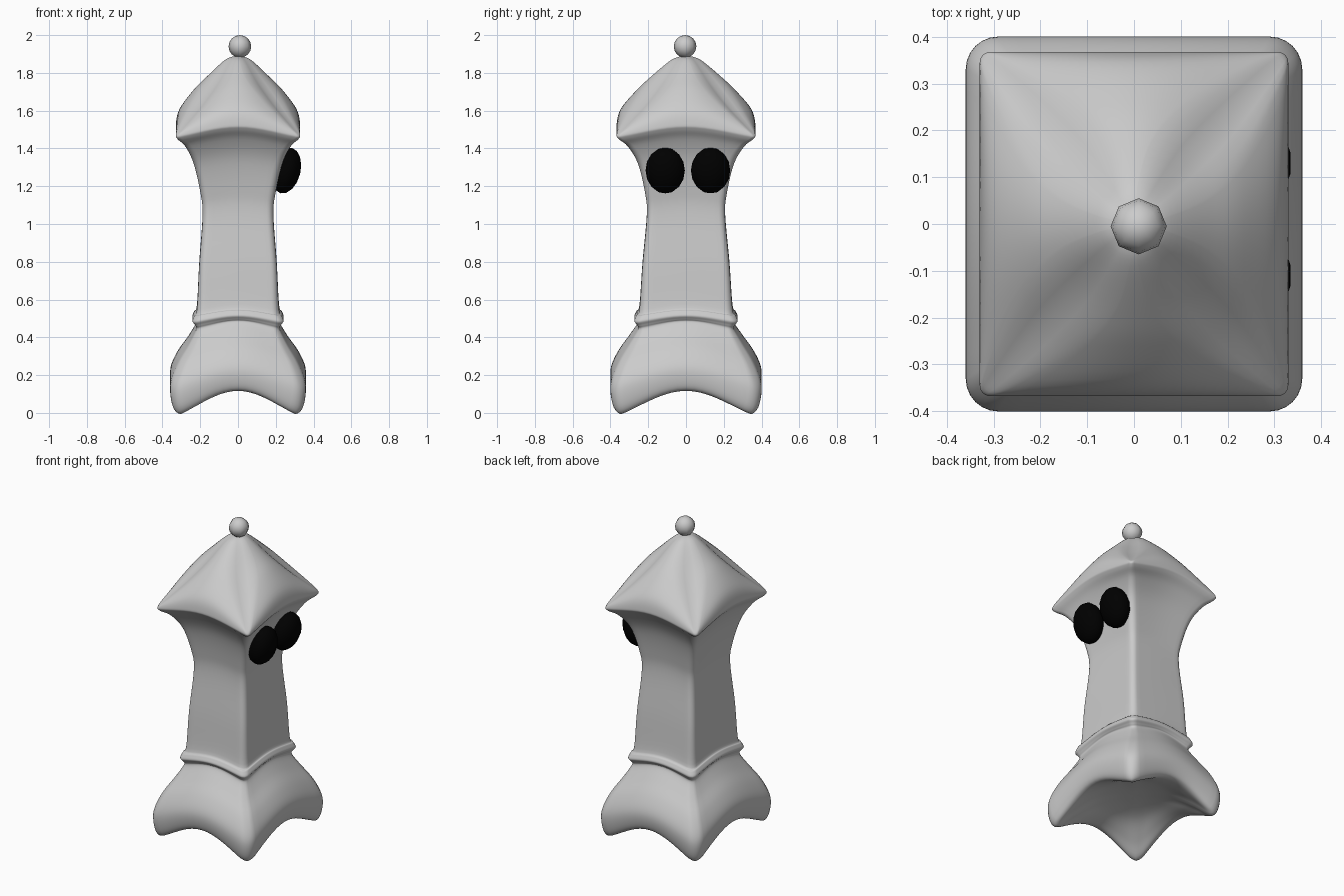
import bpy, bmesh, math
from math import cos, sin, pi

if "Cube" in bpy.data.objects:
    bpy.data.objects.remove(bpy.data.objects["Cube"])


def spline(rows, steps=5):
    """Smooth a short list of sections with a Catmull-Rom curve."""
    out = []
    for i in range(len(rows) - 1):
        a, b, c, d = (rows[max(i - 1, 0)], rows[i], rows[i + 1],
                      rows[min(i + 2, len(rows) - 1)])
        for s in range(steps):
            t = s / steps
            out.append([0.5 * (2 * q + (r - p) * t + (2 * p - 5 * q + 4 * r - w) * t * t
                               + (3 * q - p - 3 * r + w) * t ** 3)
                        for p, q, r, w in zip(a, b, c, d)])
    out.append(list(rows[-1]))
    return out


def section(hx, hy, z, droop, rad, n=14, m=6):
    """Rounded rectangle whose corners hang lower than its side middles."""
    rad = min(rad, hx * 0.9, hy * 0.9)
    pts = []
    for k, (sx, sy) in enumerate([(1, 1), (-1, 1), (-1, -1), (1, -1)]):
        for j in range(m + 1):
            a = k * pi / 2 + j / m * pi / 2
            pts.append((sx * (hx - rad) + rad * cos(a), sy * (hy - rad) + rad * sin(a)))
        nx, ny = [(-1, 1), (-1, -1), (1, -1), (1, 1)][k]
        a = (k + 1) * pi / 2
        end = (nx * (hx - rad) + rad * cos(a), ny * (hy - rad) + rad * sin(a))
        p = pts[-1]
        for j in range(1, n):
            t = j / n
            pts.append((p[0] + (end[0] - p[0]) * t, p[1] + (end[1] - p[1]) * t))

    def hang(x, y):
        u = min(abs(x) / hx, abs(y) / hy)
        return 0.6 * u * u + 0.2 * (1 - cos(pi * u))
    return [(x, y, z - droop * hang(x, y)) for x, y in pts]


def loft(name, rows):
    bm = bmesh.new()
    rings = [[bm.verts.new(p) for p in section(*r)] for r in spline(rows)]
    for lo, hi in zip(rings, rings[1:]):
        for i in range(len(lo)):
            j = (i + 1) % len(lo)
            bm.faces.new((lo[i], lo[j], hi[j], hi[i]))
    bm.faces.new(rings[0][::-1])
    bm.faces.new(rings[-1])
    bmesh.ops.recalc_face_normals(bm, faces=bm.faces)
    me = bpy.data.meshes.new(name)
    bm.to_mesh(me)
    bm.free()
    for p in me.polygons:
        p.use_smooth = True
    ob = bpy.data.objects.new(name, me)
    bpy.context.collection.objects.link(ob)
    return ob


# One continuous body. Columns: half x, half y, z, corner droop, corner radius
loft("tower_body", [
    # hollowed underside and flared skirt
    (0.004, 0.004, 0.165, 0.0, 0.003),
    (0.09, 0.10, 0.162, 0.003, 0.07),
    (0.18, 0.20, 0.148, 0.02, 0.10),
    (0.26, 0.295, 0.125, 0.075, 0.08),
    (0.315, 0.355, 0.117, 0.130, 0.065),
    (0.345, 0.385, 0.137, 0.132, 0.07),
    (0.359, 0.40, 0.20, 0.115, 0.07),
    (0.352, 0.392, 0.26, 0.10, 0.065),
    (0.315, 0.355, 0.335, 0.08, 0.055),
    (0.26, 0.30, 0.412, 0.06, 0.045),
    (0.222, 0.255, 0.478, 0.045, 0.035),
    # collar bead
    (0.228, 0.260, 0.496, 0.037, 0.035),
    (0.241, 0.273, 0.515, 0.035, 0.04),
    (0.231, 0.262, 0.54, 0.03, 0.04),
    # shaft
    (0.217, 0.246, 0.575, 0.03, 0.04),
    (0.205, 0.230, 0.80, 0.02, 0.035),
    (0.187, 0.207, 1.06, 0.02, 0.035),
    (0.20, 0.218, 1.19, 0.025, 0.04),
    (0.235, 0.255, 1.345, 0.03, 0.04),
    (0.28, 0.31, 1.447, 0.04, 0.035),
    # overhanging roof
    (0.32, 0.357, 1.500, 0.055, 0.025),
    (0.329, 0.367, 1.53, 0.062, 0.025),
    (0.309, 0.345, 1.61, 0.105, 0.06),
    (0.235, 0.26, 1.71, 0.10, 0.12),
    (0.16, 0.18, 1.785, 0.07, 0.12),
    (0.08, 0.09, 1.86, 0.025, 0.07),
    (0.04, 0.045, 1.883, 0.005, 0.036),
    (0.003, 0.003, 1.89, 0.0, 0.002)])

# Finial ball
bpy.ops.mesh.primitive_uv_sphere_add(segments=8, ring_count=8, radius=0.06,
                                     location=(0.01, -0.005, 1.94))
bpy.context.object.name = "finial_ball"
bpy.ops.object.shade_smooth()

# Black oval eyes on the +x side
black = bpy.data.materials.new("black")
black.diffuse_color = (0.0, 0.0, 0.0, 1)
black.use_nodes = True
black.node_tree.nodes["Principled BSDF"].inputs["Base Color"].default_value = black.diffuse_color
for name, y in (("eye_a", -0.11), ("eye_b", 0.13)):
    bpy.ops.mesh.primitive_uv_sphere_add(segments=14, ring_count=8, radius=1,
                                         location=(0.255, y, 1.283),
                                         rotation=(0, math.radians(14), 0))
    eye = bpy.context.object
    eye.name = name
    eye.scale = (0.078, 0.104, 0.124)
    eye.data.materials.append(black)
    bpy.ops.object.shade_smooth()
